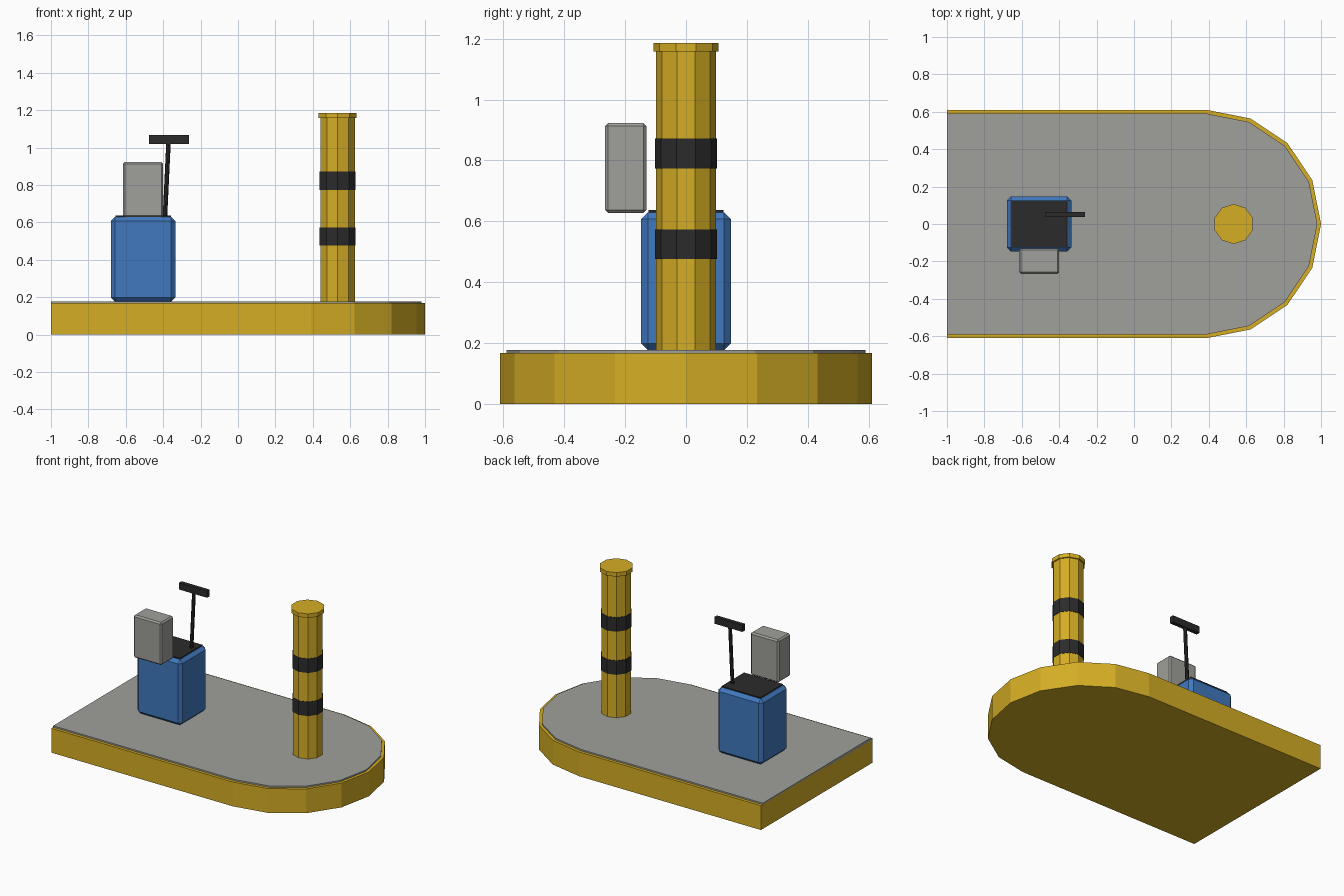
import bpy, bmesh, math
from mathutils import Vector

cube = bpy.data.objects.get("Cube")
if cube:
    bpy.data.objects.remove(cube, do_unlink=True)


def material(name, rgb):
    m = bpy.data.materials.new(name)
    m.use_nodes = True
    m.diffuse_color = (*rgb, 1)
    for node in m.node_tree.nodes:
        if node.type == 'BSDF_PRINCIPLED':
            node.inputs["Base Color"].default_value = (*rgb, 1)
    return m


yellow = material("safety yellow", (0.66, 0.42, 0.018))
grey = material("concrete grey", (0.35, 0.35, 0.325))
blue = material("cabinet blue", (0.052, 0.19, 0.52))
black = material("rubber black", (0.024, 0.024, 0.024))


def finish(name, bm, mat):
    bmesh.ops.recalc_face_normals(bm, faces=bm.faces)
    mesh = bpy.data.meshes.new(name)
    bm.to_mesh(mesh)
    bm.free()
    mesh.materials.append(mat)
    ob = bpy.data.objects.new(name, mesh)
    bpy.context.collection.objects.link(ob)
    return ob


def box(name, lo, hi, mat, bevel=0):
    lo, hi = Vector(lo), Vector(hi)
    bm = bmesh.new()
    bmesh.ops.create_cube(bm, size=1)
    bmesh.ops.scale(bm, vec=hi - lo, verts=bm.verts)
    bmesh.ops.translate(bm, vec=(lo + hi) / 2, verts=bm.verts)
    if bevel:
        bmesh.ops.bevel(bm, geom=bm.edges[:], offset=bevel, segments=1,
                        affect='EDGES')
    return finish(name, bm, mat)


def post(name, start, end, radius, sides, mat):
    # Prism between two points, with a corner towards +y
    start, end = Vector(start), Vector(end)
    axis = end - start
    bm = bmesh.new()
    bmesh.ops.create_cone(bm, cap_ends=True, segments=sides, radius1=radius,
                          radius2=radius, depth=axis.length)
    # Put a corner on +y whatever the starting angle of the primitive
    first = max(bm.verts, key=lambda v: v.co.y).co
    turn = math.pi / 2 - math.atan2(first.y, first.x)
    for v in bm.verts:
        x, y = v.co.x, v.co.y
        v.co.x = x * math.cos(turn) - y * math.sin(turn)
        v.co.y = x * math.sin(turn) + y * math.cos(turn)
    tilt = Vector((0, 0, 1)).rotation_difference(axis)
    for v in bm.verts:
        v.co = tilt @ v.co + (start + end) / 2
    return finish(name, bm, mat)


def island(name, radius, bottom, top, mat):
    # Slab with a square back and a rounded nose
    nose = 0.39
    outline = [(-1, -radius)]
    for i in range(9):
        a = math.pi * (i / 8 - 0.5)
        outline.append((nose + radius * math.cos(a), radius * math.sin(a)))
    outline.append((-1, radius))
    bm = bmesh.new()
    face = bm.faces.new([bm.verts.new((x, y, bottom)) for x, y in outline])
    raised = bmesh.ops.extrude_face_region(bm, geom=[face], use_keep_orig=True)
    verts = [g for g in raised["geom"] if isinstance(g, bmesh.types.BMVert)]
    bmesh.ops.translate(bm, vec=(0, 0, top - bottom), verts=verts)
    return finish(name, bm, mat)


# Platform
island("platform_kerb", 0.61, 0, 0.168, yellow)
island("platform_deck", 0.59, 0.16, 0.178, grey)

# Bollard with cap and two bands
bx = 0.533
post("bollard", (bx, 0, 0.17), (bx, 0, 1.17), 0.098, 10, yellow)
post("bollard_cap", (bx, 0, 1.157), (bx, 0, 1.185), 0.107, 10, yellow)
for label, z in (("lower", 0.476), ("upper", 0.774)):
    post(label + "_bollard_band", (bx, 0, z), (bx, 0, z + 0.098), 0.101, 10, black)

# Cabinet with its top pad and side box
box("cabinet", (-0.68, -0.147, 0.177), (-0.335, 0.147, 0.63), blue, 0.022)
box("cabinet_top_pad", (-0.655, -0.123, 0.61), (-0.358, 0.123, 0.637), black)
box("side_box", (-0.615, -0.266, 0.628), (-0.4, -0.13, 0.923), grey, 0.01)

# Lever with handle
post("lever", (-0.391, 0.05, 0.62), (-0.371, 0.05, 1.04), 0.012, 8, black)
box("lever_handle", (-0.476, 0.037, 1.02), (-0.262, 0.064, 1.067), black)
